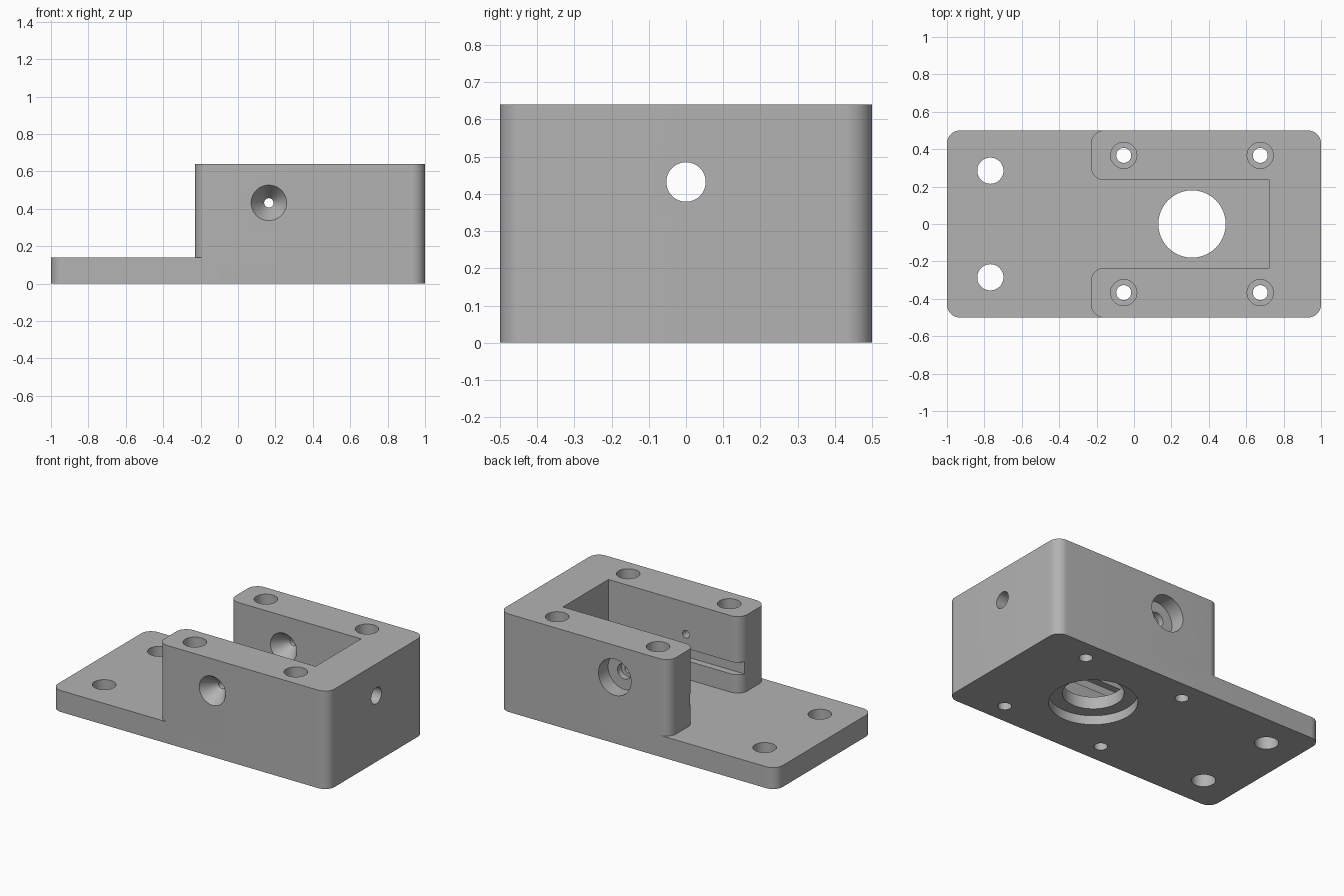
import bpy
import bmesh
from math import sin, cos, pi, radians
from mathutils import Matrix

cube = bpy.data.objects.get("Cube")
if cube:
    bpy.data.objects.remove(cube, do_unlink=True)

grey = bpy.data.materials.new("plain grey")
grey.use_nodes = True
COLOUR = (0.45, 0.45, 0.45, 1)
grey.diffuse_color = COLOUR
grey.node_tree.nodes["Principled BSDF"].inputs["Base Color"].default_value = COLOUR

FLOOR, TOP = 0.14, 0.64       # plate thickness and full height
ARM_X, SLOT_X = -0.23, 0.725  # arm tips and closed end of the slot
SLOT_Y = 0.235
R = 0.07                      # corner radius


def make_object(name, bm):
    bmesh.ops.recalc_face_normals(bm, faces=bm.faces)
    mesh = bpy.data.meshes.new(name)
    bm.to_mesh(mesh)
    bm.free()
    mesh.materials.append(grey)
    obj = bpy.data.objects.new(name, mesh)
    bpy.context.collection.objects.link(obj)
    return obj


def arc(cx, cy, start, end, steps=12):
    angles = [radians(start + (end - start) * i / steps) for i in range(steps + 1)]
    return [(cx + R * cos(a), cy + R * sin(a)) for a in angles]


def prism(name, outline, z0, z1):
    bm = bmesh.new()
    face = bm.faces.new([bm.verts.new((x, y, z0)) for x, y in outline])
    grown = bmesh.ops.extrude_face_region(bm, geom=[face])
    verts = [g for g in grown["geom"] if isinstance(g, bmesh.types.BMVert)]
    bmesh.ops.translate(bm, verts=verts, vec=(0, 0, z1 - z0))
    return make_object(name, bm)


def drill(name, axis, centre, stations, n=48):
    """Stepped round cutter; stations are (position along axis, radius)."""
    bm = bmesh.new()
    rings = [[bm.verts.new((r * cos(2 * pi * i / n), r * sin(2 * pi * i / n), p))
              for i in range(n)] for p, r in stations]
    for a, b in zip(rings, rings[1:]):
        for i in range(n):
            j = (i + 1) % n
            bm.faces.new((a[i], a[j], b[j], b[i]))
    bm.faces.new(rings[0])
    bm.faces.new(rings[-1])
    turn = {"X": Matrix.Rotation(pi / 2, 4, "Y"),
            "Y": Matrix.Rotation(-pi / 2, 4, "X"),
            "Z": Matrix.Identity(4)}[axis]
    bm.transform(Matrix.Translation(centre) @ turn)
    return make_object(name, bm)


def cut(body, cutter):
    mod = body.modifiers.new(cutter.name, "BOOLEAN")
    mod.operation = "DIFFERENCE"
    mod.solver = "EXACT"
    mod.object = cutter
    bpy.context.view_layer.objects.active = body
    bpy.ops.object.modifier_apply(modifier=mod.name)
    bpy.data.objects.remove(cutter, do_unlink=True)


# Solid body with rounded upright corners
ex, ey = 1 - R, 0.5 - R
outline = arc(ex, ey, 0, 90) + arc(-ex, ey, 90, 180)
outline += arc(-ex, -ey, 180, 270) + arc(ex, -ey, 270, 360)
housing = prism("mounting_housing", outline, 0, TOP)

# Clear the space above the plate, leaving two round-ended arms
half = [(-1.2, -0.7), (ARM_X + R, -0.7)]
half += arc(ARM_X + R, -0.5 + R, 270, 180)
half += arc(ARM_X + R, -SLOT_Y - R, 180, 90)
half += [(SLOT_X, -SLOT_Y)]
clearance = half + [(x, -y) for x, y in reversed(half)]
cut(housing, prism("clearance", clearance, FLOOR, 0.8))

# Groove along both inner walls of the slot
gy = SLOT_Y + 0.045
cut(housing, prism("groove", [(-0.4, -gy), (SLOT_X - 0.005, -gy),
                              (SLOT_X - 0.005, gy), (-0.4, gy)], 0.26, 0.34))

# Counterbored screw holes and plain plate holes
for side in (-1, 1):
    for x in (-0.055, 0.675):
        cut(housing, drill("screw_hole", "Z", (x, side * 0.367, 0),
                           [(-0.1, 0.04), (FLOOR, 0.04), (FLOOR, 0.07), (0.8, 0.07)]))
    cut(housing, drill("plate_hole", "Z", (-0.768, side * 0.285, 0),
                       [(-0.1, 0.07), (0.3, 0.07)]))

# Large floor opening with a recess underneath
cut(housing, drill("floor_opening", "Z", (0.31, 0, 0),
                   [(-0.1, 0.26), (0.06, 0.26), (0.06, 0.18), (0.2, 0.18)]))

# Funnel in the front wall
cut(housing, drill("front_funnel", "Y", (0.165, 0, 0.432),
                   [(-0.6, 0.095), (-0.5, 0.095), (-0.4, 0.025), (-0.15, 0.025)]))

# Funnel and stepped socket in the back wall
cut(housing, drill("back_socket", "Y", (0.165, 0, 0.432),
                   [(0.15, 0.095), (SLOT_Y, 0.095), (0.335, 0.025), (0.36, 0.025),
                    (0.36, 0.05), (0.4, 0.05), (0.4, 0.118), (0.6, 0.118)]))

# Hole through the closed end
cut(housing, drill("end_hole", "X", (0, 0, 0.432), [(0.6, 0.053), (1.1, 0.053)]))

# Smooth the rounds, keep the edges crisp
bpy.ops.object.select_all(action="DESELECT")
housing.select_set(True)
bpy.context.view_layer.objects.active = housing
bpy.ops.object.shade_smooth_by_angle(angle=radians(30))
